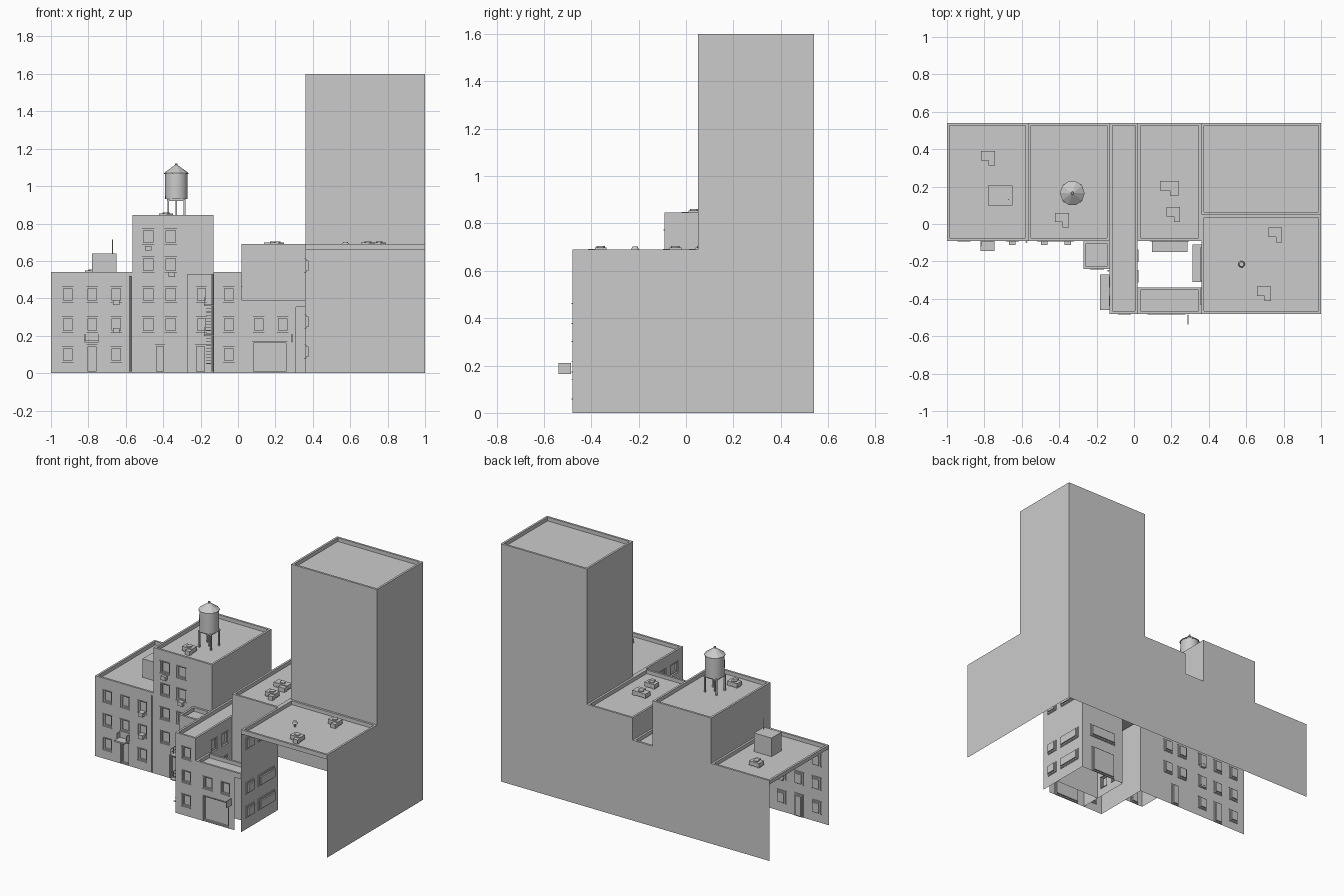
import bpy, bmesh, math
from mathutils import Vector

if "Cube" in bpy.data.objects:
    bpy.data.objects.remove(bpy.data.objects["Cube"])


def finish(name, bm):
    bmesh.ops.remove_doubles(bm, verts=bm.verts, dist=1e-5)
    me = bpy.data.meshes.new(name)
    bm.to_mesh(me)
    bm.free()
    ob = bpy.data.objects.new(name, me)
    bpy.context.collection.objects.link(ob)
    return ob


def add_box(bm, x0, x1, y0, y1, z0, z1):
    vs = bmesh.ops.create_cube(bm, size=1)["verts"]
    for v in vs:
        v.co = Vector(((x0 + x1) / 2 + v.co.x * (x1 - x0), (y0 + y1) / 2 + v.co.y * (y1 - y0),
                       (z0 + z1) / 2 + v.co.z * (z1 - z0)))


def boxes(name, *items):
    bm = bmesh.new()
    for it in items:
        add_box(bm, *it)
    return finish(name, bm)


def lathe(name, x, y, profile, n=20, smooth=True):
    bm = bmesh.new()
    rings = [[bm.verts.new((x + r * math.cos(2 * math.pi * i / n), y + r * math.sin(2 * math.pi * i / n), z))
              for i in range(n)] for r, z in profile]
    for a, b in zip(rings, rings[1:]):
        for i in range(n):
            bm.faces.new((a[i], a[(i + 1) % n], b[(i + 1) % n], b[i]))
    bm.faces.new(rings[0][::-1])
    bm.faces.new(rings[-1])
    ob = finish(name, bm)
    if smooth:
        bpy.context.view_layer.objects.active = ob
        ob.select_set(True)
        bpy.ops.object.shade_smooth_by_angle(angle=math.radians(30))
        ob.select_set(False)
    return ob


def facade(name, start, u, length, z0, z1, holes=()):
    """Wall sheet whose openings (u0, u1, z0, z1) are sunk, framed and given sills."""
    bm = bmesh.new()
    u, p = Vector((u[0], u[1], 0)), Vector((start[0], start[1], 0))
    inn = Vector((-u.y, u.x, 0))

    def P(a, z, d=0.0):
        return p + u * a + inn * d + Vector((0, 0, z))

    def quad(*pts):
        return bm.faces.new([bm.verts.new(q) for q in pts])
    us = sorted({0, length, *[h[0] for h in holes], *[h[1] for h in holes]})
    zs = sorted({z0, z1, *[h[2] for h in holes], *[h[3] for h in holes]})
    for a, b in zip(us, us[1:]):
        for c, d in zip(zs, zs[1:]):
            m, k = (a + b) / 2, (c + d) / 2
            if not any(h[0] < m < h[1] and h[2] < k < h[3] for h in holes):
                quad(P(a, c), P(b, c), P(b, d), P(a, d))
    for a, b, c, d in holes:
        t, f = 0.008, 0.007
        corners = [(a, c), (b, c), (b, d), (a, d)]
        inner = [(a + t, c + t), (b - t, c + t), (b - t, d - t), (a + t, d - t)]
        for i in range(4):
            j = (i + 1) % 4
            (o0, o1), (i0, i1) = (corners[i], corners[j]), (inner[i], inner[j])
            quad(P(*o0), P(*o1), P(*o1, f), P(*o0, f))
            quad(P(*o0, f), P(*o1, f), P(*i1, f), P(*i0, f))
            quad(P(*i0, f), P(*i1, f), P(*i1, 0.016), P(*i0, 0.016))
        quad(*[P(*q, 0.016) for q in inner])
        # sill and lintel
        for z in ((c - 0.004, d) if c > 0.01 else (d,)):
            q0, q1 = P(a - 0.004, z, -0.004), P(b + 0.004, z + 0.004, 0.004)
            add_box(bm, *sorted((q0.x, q1.x)), *sorted((q0.y, q1.y)), q0.z, q1.z)
    return finish(name, bm)


def roof(name, x0, x1, y0, y1, h, t=0.014, drop=0.025, **walls):
    """Parapet and roof deck; walls n/s/e/w give the bottom height of plain outer walls."""
    bm = bmesh.new()

    def ring(i, z):
        return [bm.verts.new(q) for q in ((x0 + i, y0 + i, z), (x1 - i, y0 + i, z),
                                          (x1 - i, y1 - i, z), (x0 + i, y1 - i, z))]
    top, lip, deck = ring(0, h), ring(t, h), ring(t, h - drop)
    for i in range(4):
        j = (i + 1) % 4
        bm.faces.new((top[i], top[j], lip[j], lip[i]))
        bm.faces.new((lip[i], lip[j], deck[j], deck[i]))
        z = walls.get("senw"[i])
        if z is not None:
            a, b = top[i].co, top[j].co
            bm.faces.new((bm.verts.new((a.x, a.y, z)), bm.verts.new((b.x, b.y, z)), top[j], top[i]))
    bm.faces.new(deck)
    return finish(name, bm)


def grid(cols, rows, w=0.062, hgt=0.08):
    return [(c - w / 2, c + w / 2, z, z + hgt) for c in cols for z in rows]


ROWS = [0.06, 0.22, 0.38, 0.54, 0.69]

# roofs, parapets and plain walls
roof("left_block_roof", -1, -0.565, -0.09, 0.54, 0.54, n=0, w=0.515)
roof("tall_block_roof", -0.565, -0.13, -0.09, 0.54, 0.845, n=0, w=0.51, e=0.51)
roof("narrow_block_roof", -0.13, 0.02, -0.48, 0.54, 0.54, n=0)
roof("middle_block_roof", 0.02, 0.36, -0.09, 0.54, 0.69, n=0, w=0.51)
roof("garage_roof", 0.02, 0.36, -0.48, -0.34, 0.39, n=0)
roof("right_block_roof", 0.36, 1, -0.48, 0.05, 0.69, e=0, s=0.66)
roof("tower_roof", 0.36, 1, 0.05, 0.54, 1.6, n=0, e=0, s=0.66, w=0.66)
roof("porch_roof", -0.27, -0.13, -0.24, -0.09, 0.53, w=0)

# street facades
h = [q for q in grid([0.09, 0.22, 0.35], ROWS[:3]) if not (q[2] < 0.1 and 0.15 < q[0] < 0.25)]
facade("left_block_front", (-1, -0.09), (1, 0), 0.435, 0, 0.54, h + [(0.19, 0.25, 0.002, 0.15)])
facade("tall_block_front", (-0.565, -0.09), (1, 0), 0.435, 0, 0.845,
       grid([0.085, 0.205], ROWS[1:], 0.068) + [(0.12, 0.175, 0.002, 0.15)])
facade("porch_front", (-0.27, -0.24), (1, 0), 0.14, 0, 0.53,
       grid([0.075], ROWS[1:3], 0.06) + [(0.04, 0.1, 0.002, 0.15)])
facade("narrow_block_front", (-0.13, -0.48), (1, 0), 0.15, 0, 0.54, grid([0.08], ROWS[:3]))
facade("narrow_block_left_wall", (-0.13, -0.09), (0, -1), 0.39, 0, 0.54, grid([0.22, 0.32], ROWS[1:3], 0.05))
facade("garage_front", (0.02, -0.48), (1, 0), 0.29, 0, 0.39,
       grid([0.09, 0.22], [0.22]) + [(0.055, 0.245, 0.002, 0.17)])
boxes("passage_lintel", (0.31, 0.36, -0.48, -0.47, 0.355, 0.39), (0.312, 0.36, -0.31, -0.11, 0.355, 0.39))
# courtyard walls
facade("courtyard_left_wall", (0.02, -0.48), (0, 1), 0.39, 0, 0.54,
       grid([0.20, 0.31], ROWS[:3], 0.06))
facade("middle_block_front", (0.02, -0.09), (1, 0), 0.34, 0, 0.69,
       [(0.08, 0.26, 0.002, 0.18), (0.07, 0.27, 0.26, 0.34)])
facade("courtyard_right_wall", (0.36, -0.09), (0, -1), 0.39, 0, 0.69,
       [(0.04, 0.21, z, z + 0.07) for z in (0.08, 0.24, 0.54)]
       + [(0.26, 0.34, z, z + 0.07) for z in (0.08, 0.24, 0.54)])
boxes("courtyard_canopy", (0.095, 0.285, -0.15, -0.09, 0.19, 0.205))

# door canopy with hangers, gutters and pipes
boxes("door_canopy", (-0.82, -0.745, -0.145, -0.09, 0.165, 0.175),
      *[(x, x + 0.004, -0.12, -0.09, 0.175, 0.21) for x in (-0.82, -0.749)])
for x, y, z in ((-0.575, -0.096, 0.52), (-0.137, -0.25, 0.53)):
    lathe("drain_pipe", x, y, [(0.005, 0.01), (0.005, z)], 8)

# window air conditioners and hanging sign
for x, z in ((-0.65, 0.365), (-0.65, 0.215), (-0.355, 0.515), (-0.48, 0.655)):
    boxes("window_unit", (x - 0.017, x + 0.017, -0.112, -0.075, z, z + 0.026))
boxes("blank_sign", (0.287, 0.292, -0.538, -0.485, 0.165, 0.21))

# fire escape: platforms, rails and stair strings
items = []
for z in (0.2, 0.36):
    items.append((-0.182, -0.13, -0.46, -0.27, z, z + 0.006))
    for k in (0.022, 0.044):
        items.append((-0.182, -0.178, -0.46, -0.27, z + k, z + k + 0.003))
    for i in range(7):
        y = -0.46 + i * 0.031
        items.append((-0.182, -0.179, y, y + 0.003, z, z + 0.046))
    for i in range(9):
        items.append((-0.172, -0.142, -0.44 + i * 0.018, -0.43 + i * 0.018, z - 0.15 + i * 0.0165, z - 0.147 + i * 0.0165))
boxes("fire_escape", *items)

# roof hut and antenna
boxes("roof_hut", (-0.78, -0.65, 0.1, 0.205, 0.515, 0.64))
lathe("antenna", -0.67, 0.13, [(0.003, 0.64), (0.003, 0.715)], 6)

# roof air conditioners: main body, side duct, feet and fan
for x, y, z in ((-0.78, 0.36, 0.515), (-0.385, 0.03, 0.82), (0.21, 0.06, 0.665), (0.19, 0.2, 0.665),
                (0.755, -0.05, 0.665), (0.695, -0.365, 0.665)):
    w = 0.05 if y == 0.2 else 0.037
    boxes("roof_unit", (x - w, x + w, y - 0.02, y + 0.03, z + 0.006, z + 0.034),
          (x + 0.003, x + w, y - 0.048, y - 0.02, z, z + 0.028),
          *[(x + s - 0.005, x + s + 0.005, y - 0.015, y + 0.025, z, z + 0.006) for s in (-w + 0.01, w - 0.01)])
    lathe("roof_unit_fan", x, y + 0.005, [(0.018, z + 0.034), (0.018, z + 0.04)], 12)
lathe("roof_vent", 0.575, -0.215, [(0.007, 0.665), (0.007, 0.685), (0.018, 0.688), (0.012, 0.702)], 10)

# water tank on legs
tx, ty = -0.33, 0.165
lathe("tank_body", tx, ty, [(0.06, 0.93), (0.06, 0.945), (0.061, 1.0), (0.06, 1.07)], 20)
lathe("tank_roof", tx, ty, [(0.066, 1.065), (0.066, 1.07), (0.008, 1.112), (0.006, 1.122)], 10, False)
bm = bmesh.new()
for sx in (-1, 1):
    for sy in (-1, 1):
        x, y = tx + sx * 0.043, ty + sy * 0.043
        add_box(bm, x - 0.005, x + 0.005, y - 0.005, y + 0.005, 0.82, 0.93)
    add_box(bm, tx + sx * 0.043 - 0.004, tx + sx * 0.043 + 0.004, ty - 0.05, ty + 0.05, 0.92, 0.93)
    add_box(bm, tx - 0.05, tx + 0.05, ty + sx * 0.043 - 0.004, ty + sx * 0.043 + 0.004, 0.92, 0.93)
add_box(bm, tx - 0.004, tx + 0.004, ty - 0.004, ty + 0.004, 0.82, 0.93)
finish("tank_legs", bm)
